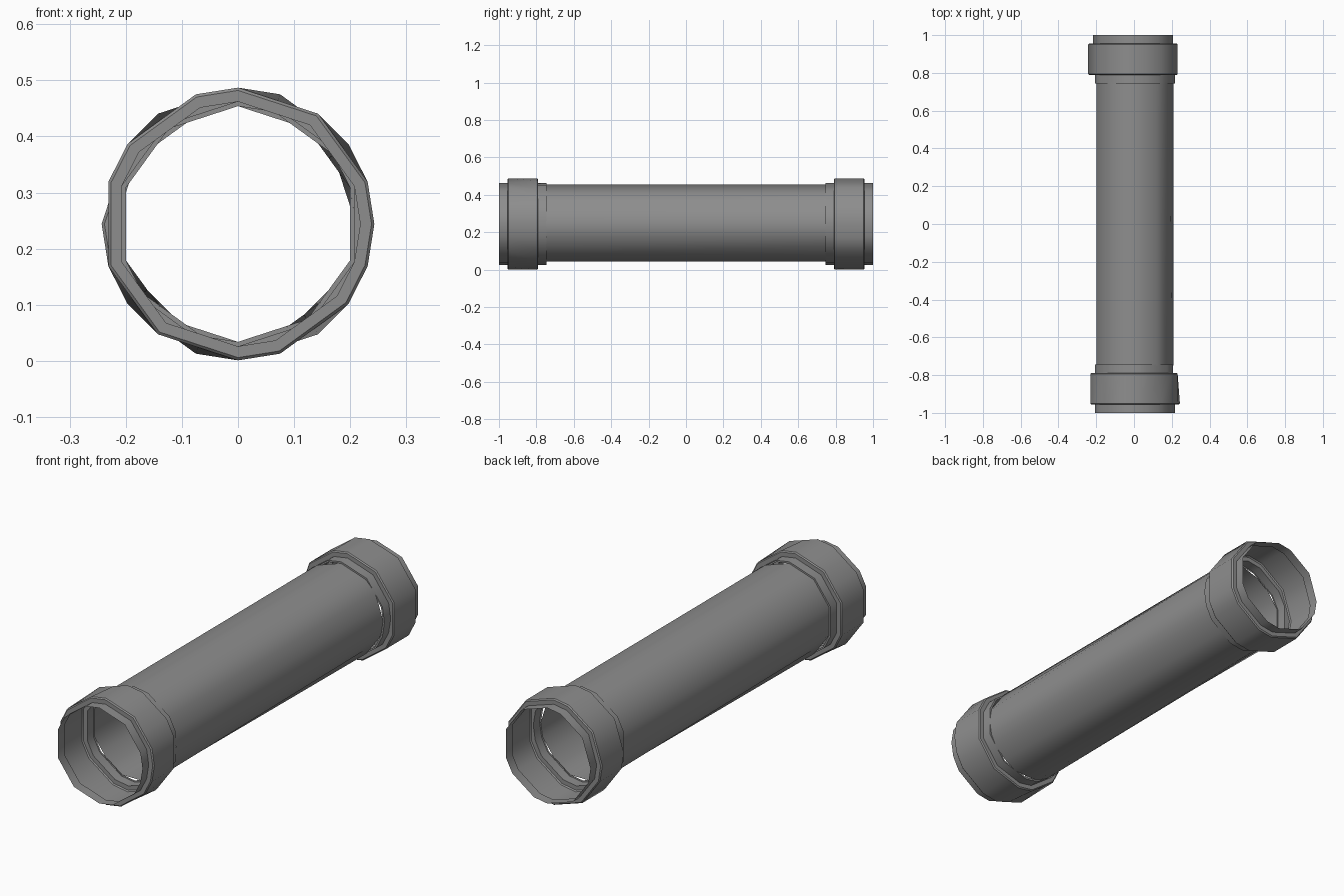
import bpy, bmesh, math

if "Cube" in bpy.data.objects:
    bpy.data.objects.remove(bpy.data.objects["Cube"])

N, CZ = 20, 0.244

# Dark grey finish
grey = bpy.data.materials.new("dark_grey")
grey.diffuse_color = (0.27, 0.27, 0.27, 1)
grey.use_nodes = True
grey.node_tree.nodes["Principled BSDF"].inputs["Base Color"].default_value = grey.diffuse_color


def ring(bm, y, r, flat):
    """20-point ring; points listed in flat are pulled onto the chord of their neighbours."""
    vs = []
    for k in range(N):
        a = 2 * math.pi * k / N
        q = r * math.cos(2 * math.pi / N) if k in flat else r
        vs.append(bm.verts.new((q * math.cos(a), y, CZ + q * math.sin(a))))
    return vs


def loft(name, rings, flip=False):
    bm = bmesh.new()
    loops = [ring(bm, *p) for p in rings]
    for a, b in zip(loops, loops[1:]):
        for k in range(N):
            j = (k + 1) % N
            f = bm.faces.new((a[k], a[j], b[j], b[k]))
            if flip:
                f.normal_flip()
    me = bpy.data.meshes.new(name)
    bm.to_mesh(me)
    bm.free()
    me.materials.append(grey)
    ob = bpy.data.objects.new(name, me)
    bpy.context.collection.objects.link(ob)
    bpy.context.view_layer.objects.active = ob
    ob.select_set(True)
    bpy.ops.object.shade_smooth_by_angle(angle=math.radians(40))
    ob.select_set(False)
    return ob


# Uneven facet patterns (which corners are flattened)
A = {2, 4, 6, 8, 10, 12, 15, 17}
B = {1, 4, 6, 8, 10, 13, 15, 18}
C = {0, 2, 4, 7, 9, 12, 14, 17}
D = {0, 3, 6, 8, 10, 13, 16, 18}
E = {2, 4, 7, 10, 12, 14, 17}

# Main open tube
loft("tube", [(-0.748, 0.21, A), (0.748, 0.21, B)])


# Hollow thin-walled collar on each end: flange, sleeve, raised band, lip
def collar(name, s, inner, band_in, band_out, lip):
    profile = [
        (0.745, 0.210, inner), (0.745, 0.218, inner), (0.79, 0.218, inner),
        (0.79, 0.238, band_in), (0.795, 0.243, band_in),
        (0.95, 0.243, band_out), (0.955, 0.238, band_out),
        (0.955, 0.218, lip), (1.0, 0.218, lip),
    ]
    loft(name, [(s * y, r, f) for y, r, f in profile], flip=s < 0)


collar("front_collar", -1, D, D, E, E)
collar("back_collar", 1, E, C, C, C)
